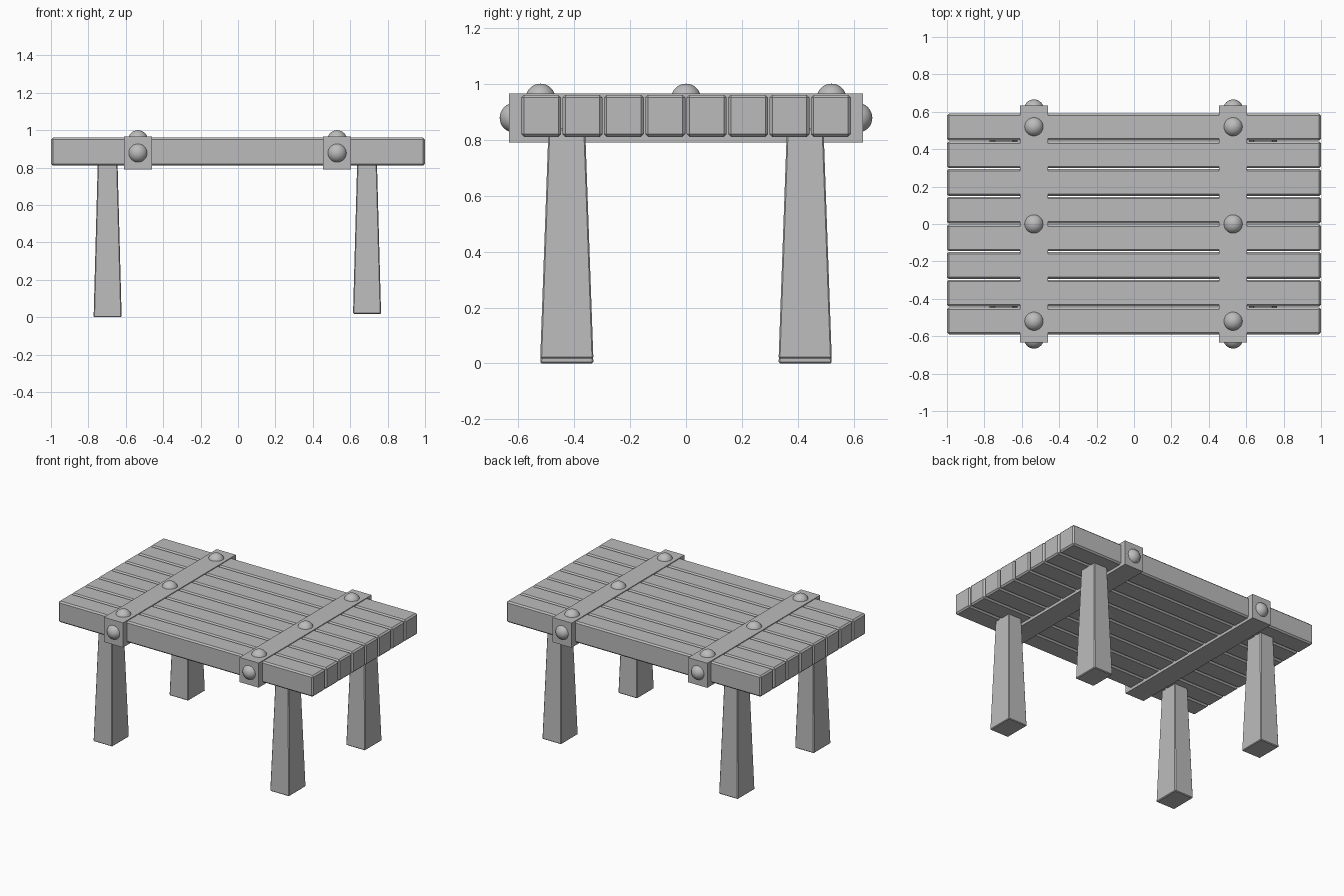
import bpy
import bmesh
from mathutils import Matrix

cube = bpy.data.objects.get("Cube")
if cube:
    bpy.data.objects.remove(cube, do_unlink=True)

# Single plain grey
grey = bpy.data.materials.new("plain_grey")
grey.use_nodes = True
colour = (0.5, 0.5, 0.5, 1)
grey.diffuse_color = colour
grey.node_tree.nodes["Principled BSDF"].inputs["Base Color"].default_value = colour


def finish(name, bm, location, smooth=False):
    mesh = bpy.data.meshes.new(name)
    bm.to_mesh(mesh)
    bm.free()
    mesh.materials.append(grey)
    for face in mesh.polygons:
        face.use_smooth = smooth
    obj = bpy.data.objects.new(name, mesh)
    obj.location = location
    bpy.context.collection.objects.link(obj)
    return obj


def box(name, location, size, bevel=0.0, top_scale=(1, 1)):
    """Box centred on location, optionally tapered at the top and chamfered."""
    bm = bmesh.new()
    bmesh.ops.create_cube(bm, size=1, matrix=Matrix.Diagonal((*size, 1)))
    for v in bm.verts:
        if v.co.z > 0:
            v.co.x *= top_scale[0]
            v.co.y *= top_scale[1]
    if bevel:
        bmesh.ops.bevel(bm, geom=bm.edges[:], offset=bevel, segments=1,
                        affect='EDGES')
    return finish(name, bm, location)


def rivet(name, location):
    bm = bmesh.new()
    bmesh.ops.create_uvsphere(bm, u_segments=32, v_segments=16, radius=0.053)
    finish(name, bm, location, smooth=True)


# Table top planks
for i in range(8):
    box(f"plank_{i + 1}", (0, (i - 3.5) * 0.148, 0.885), (2, 0.143, 0.15), 0.01)

# Straps wrapped across the planks, with rivets on top and at both ends
for side, x in (("right", -0.535), ("left", 0.53)):
    box(f"{side}_strap", (x, 0, 0.878), (0.15, 1.265, 0.175))
    for place, y in (("front", -0.52), ("middle", 0), ("back", 0.52)):
        rivet(f"{side}_{place}_top_rivet", (x, y, 0.947))
    for place, y in (("front", -0.613), ("back", 0.613)):
        rivet(f"{side}_{place}_end_rivet", (x, y, 0.878))

# Tapered legs
for side, x, foot in (("right", -0.697, 0.0), ("left", 0.69, 0.018)):
    for place, y in (("front", -0.426), ("back", 0.426)):
        height = 0.84 - foot
        box(f"{side}_{place}_leg", (x, y, foot + height / 2),
            (0.15, 0.19, height), 0.005, (0.7, 0.69))
